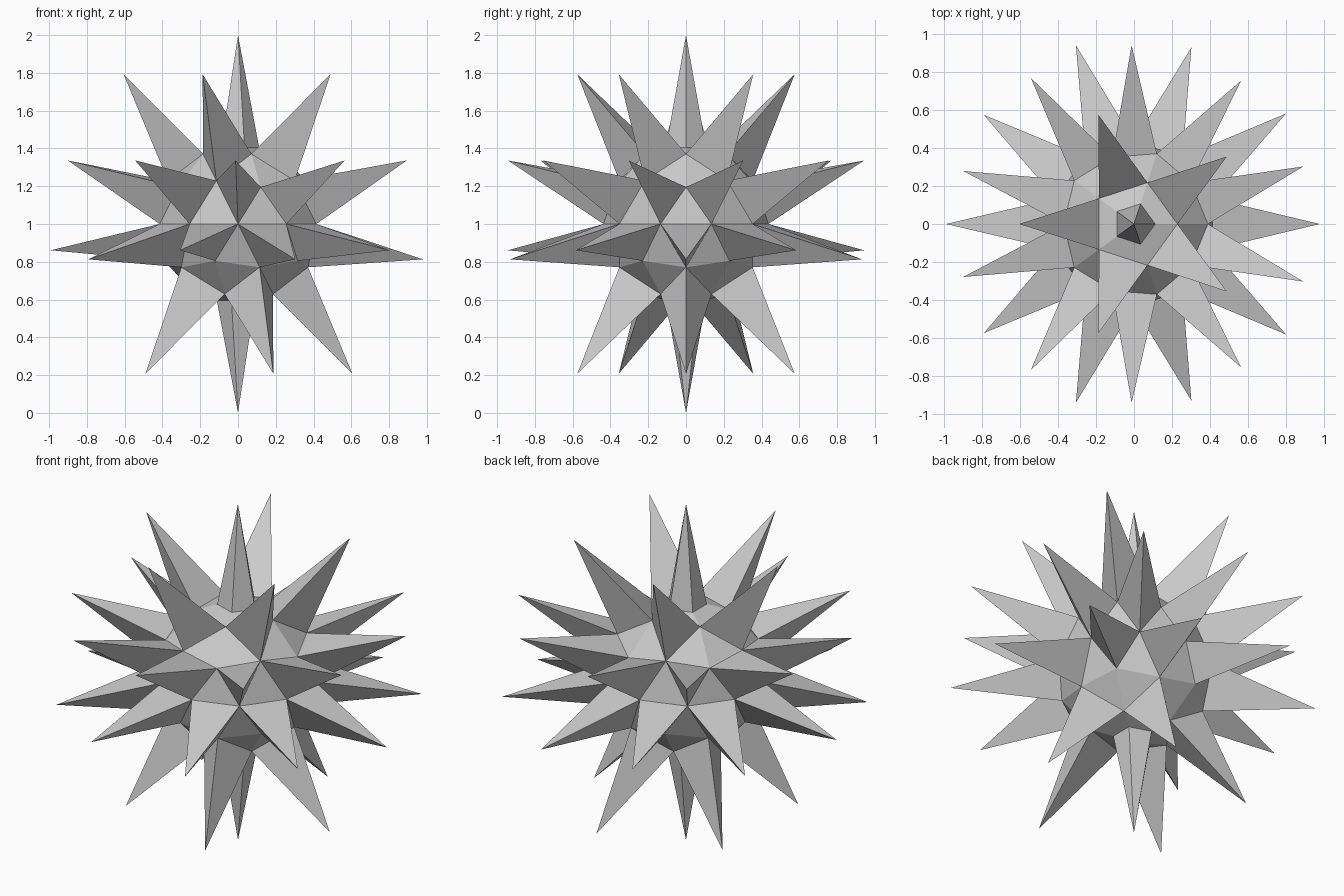
import bpy, bmesh

if "Cube" in bpy.data.objects:
    bpy.data.objects.remove(bpy.data.objects["Cube"])

R = 0.436      # core ball radius
SPIKE = 0.59   # spike length measured from its base face

bm = bmesh.new()
bmesh.ops.create_icosphere(bm, subdivisions=2, radius=R)

# Cut a small flat pentagon at each pole
cut = 0.927 * R
for s in (1, -1):
    bmesh.ops.bisect_plane(bm, geom=bm.verts[:] + bm.edges[:] + bm.faces[:],
                           plane_co=(0, 0, s * cut), plane_no=(0, 0, s), dist=1e-5)
    pole = [v for v in bm.verts if s * v.co.z > cut + 0.005]
    for v in pole:
        loop = [e.other_vert(v) for e in v.link_edges]
        for w in loop:
            w.co.z = s * cut
    bmesh.ops.dissolve_verts(bm, verts=pole)
bmesh.ops.recalc_face_normals(bm, faces=bm.faces[:])

# Choose the rings of faces that carry spikes, by height of the face centre
def has_spike(face):
    if len(face.verts) != 3:
        return False
    z = face.calc_center_median().z / R
    return 0.29 < z < 0.36 or -0.21 < z < -0.1 or 0.7 < abs(z) < 0.79

sides = [f for f in bm.faces if has_spike(f)]
caps = [f for f in bm.faces if len(f.verts) == 5]

# Pull the spikes outwards
bmesh.ops.poke(bm, faces=sides, offset=SPIKE, center_mode='MEAN')
bmesh.ops.poke(bm, faces=caps, offset=1 - cut, center_mode='MEAN')
bmesh.ops.translate(bm, verts=bm.verts[:], vec=(0, 0, 1))

mesh = bpy.data.meshes.new("spiked_ball")
bm.to_mesh(mesh)
bm.free()
bpy.context.collection.objects.link(bpy.data.objects.new("spiked_ball", mesh))
